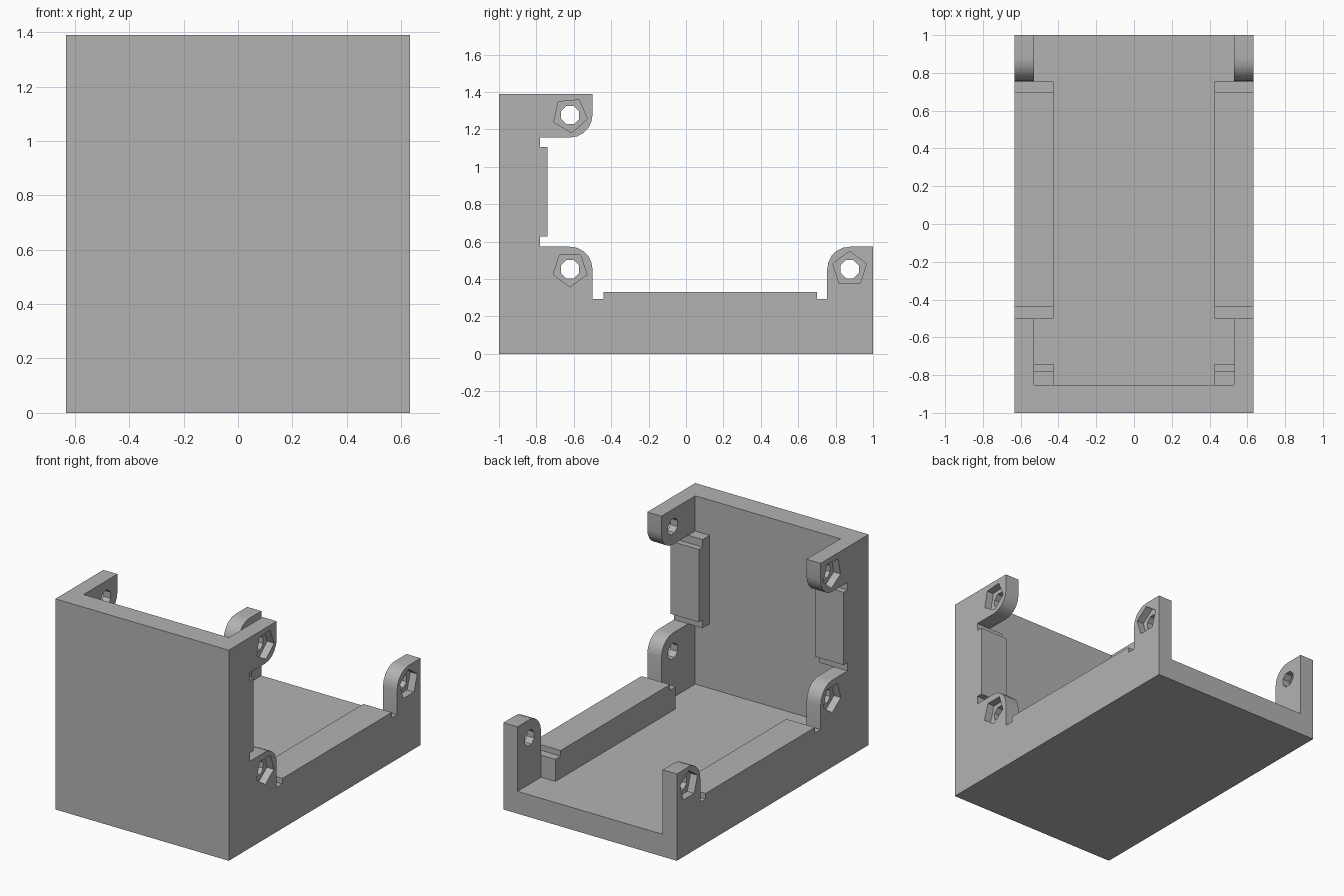
import bpy, bmesh
from math import cos, sin, radians, pi

if "Cube" in bpy.data.objects:
    bpy.data.objects.remove(bpy.data.objects["Cube"], do_unlink=True)

HALF_W, TAB_X, RAIL_X = 0.633, 0.53, 0.425   # outer side, tab inside, rail inside
FLOOR, WALL_Y = 0.147, -0.853                # floor top, inside of front wall


def prism(name, outline, x0, x1):
    """Extrude a closed (y, z) outline along x."""
    bm = bmesh.new()
    face = bm.faces.new([bm.verts.new((x0, y, z)) for y, z in outline])
    out = bmesh.ops.extrude_face_region(bm, geom=[face])
    moved = [v for v in out["geom"] if isinstance(v, bmesh.types.BMVert)]
    bmesh.ops.translate(bm, verts=moved, vec=(x1 - x0, 0, 0))
    bmesh.ops.recalc_face_normals(bm, faces=bm.faces)
    mesh = bpy.data.meshes.new(name)
    bm.to_mesh(mesh)
    bm.free()
    obj = bpy.data.objects.new(name, mesh)
    bpy.context.collection.objects.link(obj)
    return obj


def arc(center, r, start, end, steps=5):
    angles = [radians(start + (end - start) * i / steps) for i in range(steps + 1)]
    return [(center[0] + r * cos(a), center[1] + r * sin(a)) for a in angles]


def polygon(center, r, sides, turn):
    return arc(center, r, turn, turn + 360, sides)[:-1]


def rect(y0, y1, z0, z1):
    return [(y0, z0), (y1, z0), (y1, z1), (y0, z1)]


def cut(body, cutter):
    mod = body.modifiers.new("cut", 'BOOLEAN')
    mod.operation, mod.solver, mod.object = 'DIFFERENCE', 'EXACT', cutter
    bpy.context.view_layer.objects.active = body
    bpy.ops.object.modifier_apply(modifier=mod.name)
    bpy.data.objects.remove(cutter, do_unlink=True)


# Screw centres: back tab, lower front tab, upper front tab
back, lower, upper = (0.875, 0.453), (-0.62, 0.453), (-0.62, 1.277)
R = 0.12

# Side outline with tabs and stepped rails, extruded over the full width
outline = [(-1, 0), (1, 0), (1, 0.573)]
outline += arc(back, R, 90, 180)
outline += [(0.755, 0.293), (0.70, 0.293), (0.70, 0.33),
            (-0.44, 0.33), (-0.44, 0.293), (-0.5, 0.293)]
outline += arc(lower, R, 0, 90)
outline += [(-0.78, 0.573), (-0.78, 0.627), (-0.74, 0.627),
            (-0.74, 1.107), (-0.78, 1.107), (-0.78, 1.157)]
outline += arc(upper, R, -90, 0)
outline += [(-0.5, 1.39), (-1, 1.39)]
body = prism("open_bracket_frame", outline, -HALF_W, HALF_W)

# Channel between the rails, then wider pockets between the tabs
cut(body, prism("channel", rect(WALL_Y, 1.5, FLOOR, 2), -RAIL_X, RAIL_X))
for area in (rect(WALL_Y, -0.5, FLOOR, 0.573),
             rect(0.755, 1.5, FLOOR, 1),
             rect(WALL_Y, -0.4, 1.157, 2)):
    cut(body, prism("pocket", area, -TAB_X, TAB_X))

# Screw holes through both tabs, with five-sided nut recesses outside
for center, turn in ((back, 90), (lower, -90), (upper, 203)):
    cut(body, prism("hole", polygon(center, 0.053, 8, 22.5), -1, 1))
    for side in (-1, 1):
        nut = polygon(center, 0.095, 5, turn)
        cut(body, prism("nut_recess", nut, side * (HALF_W - 0.05), side))

# Colour and shading
grey = (0.45, 0.45, 0.45, 1)
mat = bpy.data.materials.new("plain grey")
mat.use_nodes = True
mat.diffuse_color = grey
mat.node_tree.nodes["Principled BSDF"].inputs["Base Color"].default_value = grey
body.data.materials.clear()
body.data.materials.append(mat)
for poly in body.data.polygons:
    poly.material_index = 0
bpy.ops.object.select_all(action='DESELECT')
body.select_set(True)
bpy.context.view_layer.objects.active = body
bpy.ops.object.shade_smooth_by_angle(angle=pi / 6)
